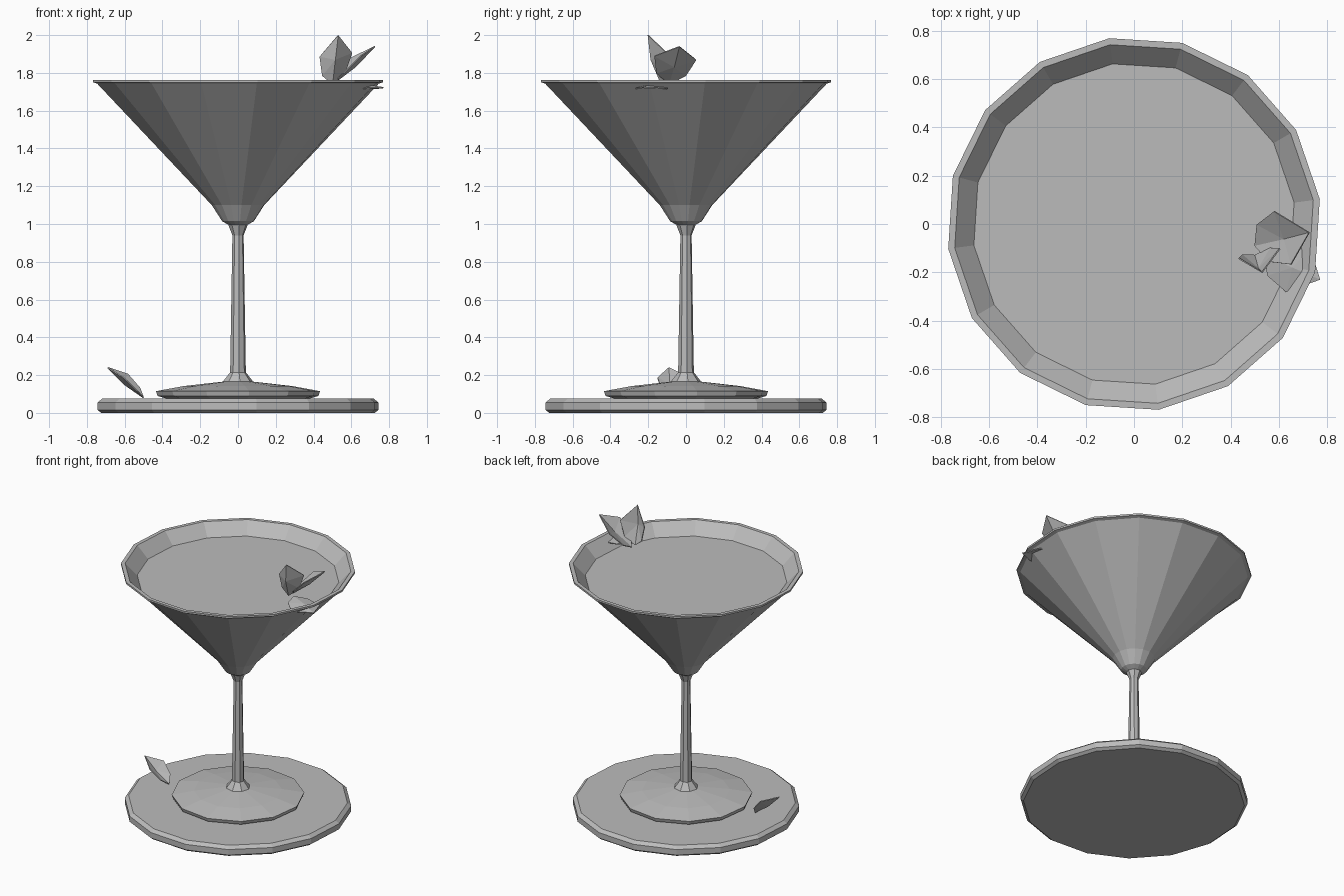
import bpy
import bmesh
import math
from mathutils import Vector

default = bpy.data.objects.get("Cube")
if default:
    bpy.data.objects.remove(default, do_unlink=True)

# One shared colour
grey = bpy.data.materials.new("plain grey")
grey.use_nodes = True
colour = (0.5, 0.5, 0.5, 1)
grey.diffuse_color = colour
grey.node_tree.nodes["Principled BSDF"].inputs["Base Color"].default_value = colour

TURN = math.radians(7.6)


def finish(bm, name):
    bmesh.ops.recalc_face_normals(bm, faces=bm.faces)
    mesh = bpy.data.meshes.new(name)
    bm.to_mesh(mesh)
    bm.free()
    mesh.materials.append(grey)
    obj = bpy.data.objects.new(name, mesh)
    bpy.context.collection.objects.link(obj)
    return obj


def turned(name, profile, sides):
    """Revolve (radius, height) points into a closed faceted solid."""
    bm = bmesh.new()
    rings = []
    for r, z in profile:
        rings.append([bm.verts.new((r * math.cos(TURN + math.tau * i / sides),
                                    r * math.sin(TURN + math.tau * i / sides), z))
                      for i in range(sides)])
    for low, high in zip(rings, rings[1:]):
        for i in range(sides):
            j = (i + 1) % sides
            bm.faces.new((low[i], low[j], high[j], high[i]))
    bm.faces.new(rings[0])
    bm.faces.new(rings[-1])
    return finish(bm, name)


def petal(name, base, tip, side, cup):
    """Creased petal: a ridge from base to tip with cupped, pointed sides."""
    base, tip, side, cup = map(Vector, (base, tip, side, cup))
    bm = bmesh.new()
    root, end = bm.verts.new(base), bm.verts.new(tip)
    ridge = bm.verts.new(base.lerp(tip, 0.5) - cup * 0.4)
    for s in (-1, 1):
        lower = bm.verts.new(base.lerp(tip, 0.2) + side * s * 0.7 + cup * 0.6)
        upper = bm.verts.new(base.lerp(tip, 0.6) + side * s + cup)
        for corners in ((root, lower, ridge), (lower, upper, ridge), (upper, end, ridge)):
            bm.faces.new(corners)
    obj = finish(bm, name)
    solid = obj.modifiers.new("thickness", "SOLIDIFY")
    solid.thickness = 0.006
    solid.offset = 0


# Coaster, foot and stem
turned("coaster", [(0.73, 0), (0.75, 0.015), (0.75, 0.055), (0.725, 0.075)], 16)
turned("foot", [(0.38, 0.075), (0.43, 0.09), (0.438, 0.115), (0.29, 0.142),
                (0.085, 0.165)], 12)
turned("stem", [(0.085, 0.16), (0.042, 0.215), (0.03, 0.94), (0.05, 0.99),
                (0.055, 1.01)], 8)

# Bowl with its rim and hollow inside
turned("bowl", [(0.05, 0.995), (0.085, 1.015), (0.14, 1.1), (0.752, 1.743),
                (0.775, 1.75), (0.775, 1.763), (0.748, 1.763), (0.67, 1.68),
                (0.12, 1.11), (0.05, 1.03)], 16)
turned("drink", [(0.05, 1.04), (0.115, 1.115), (0.668, 1.68)], 16)

# Flower on the rim, and one fallen petal
petal("upright_petal", (0.5, -0.13, 1.74), (0.53, -0.2, 2.0),
      (0.085, 0.02, 0.01), (0, 0.05, 0))
petal("slanted_petal", (0.5, -0.09, 1.74), (0.725, -0.035, 1.94),
      (-0.035, 0.11, -0.01), (-0.02, 0, 0.02))
petal("low_petal", (0.54, -0.13, 1.745), (0.77, -0.23, 1.722),
      (0.05, 0.09, 0), (0, 0, -0.015))
petal("fallen_petal", (-0.5, -0.08, 0.08), (-0.69, -0.09, 0.24),
      (0.01, 0.065, 0.01), (0.02, 0, 0.02))
